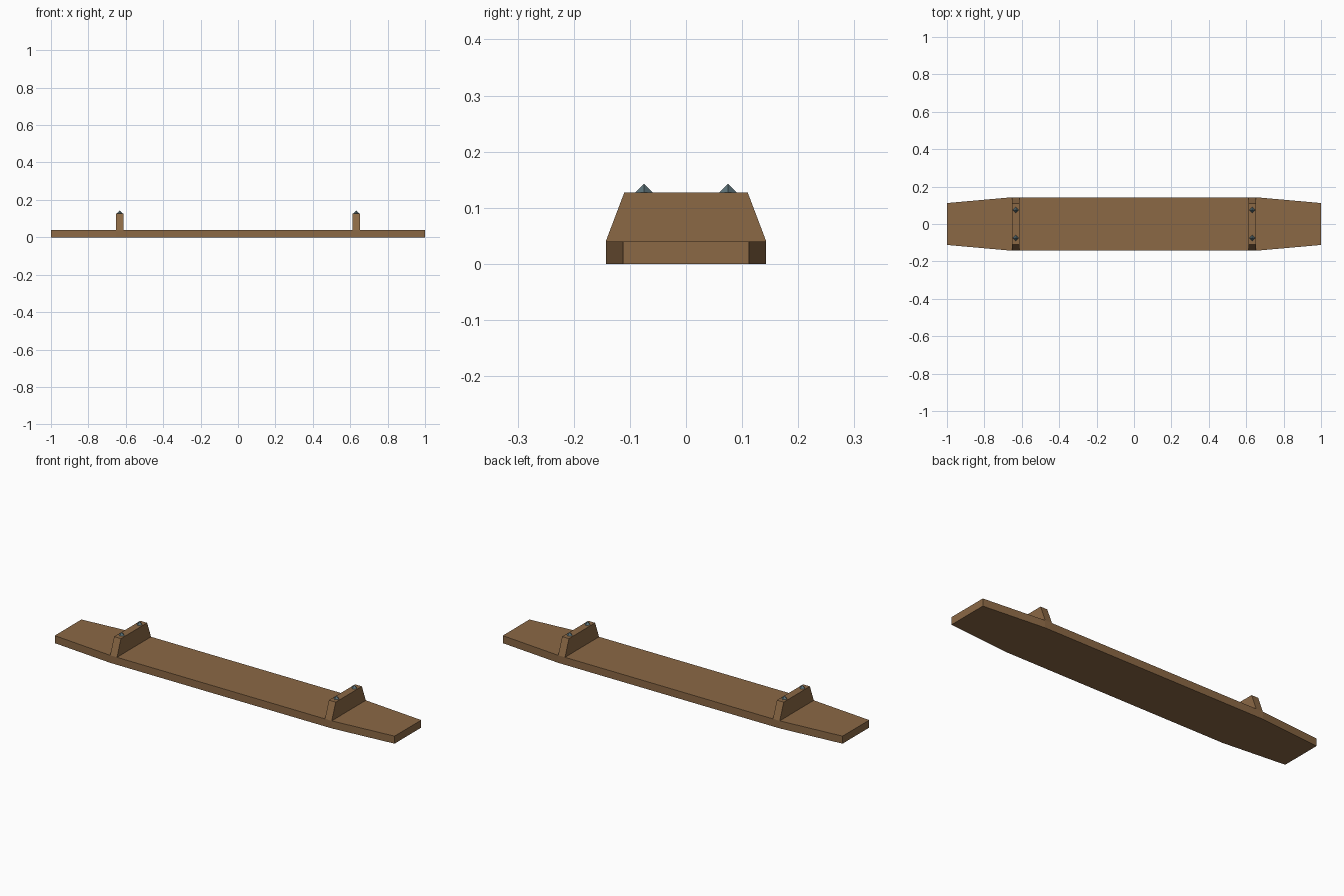
import bpy, bmesh, math
from mathutils import Matrix, Vector

if "Cube" in bpy.data.objects:
    bpy.data.objects.remove(bpy.data.objects["Cube"])


def material(name, rgb):
    m = bpy.data.materials.new(name)
    m.diffuse_color = (*rgb, 1)
    m.use_nodes = True
    m.node_tree.nodes["Principled BSDF"].inputs["Base Color"].default_value = m.diffuse_color
    return m


wood = material("brown wood", (0.26, 0.14, 0.06))
metal = material("slate metal", (0.11, 0.17, 0.19))


def finish(name, bm, mat):
    bmesh.ops.recalc_face_normals(bm, faces=bm.faces)
    mesh = bpy.data.meshes.new(name)
    bm.to_mesh(mesh)
    bm.free()
    mesh.materials.append(mat)
    ob = bpy.data.objects.new(name, mesh)
    bpy.context.collection.objects.link(ob)
    return ob


def extrude_profile(name, points, direction, mat):
    bm = bmesh.new()
    face = bm.faces.new([bm.verts.new(p) for p in points])
    ext = bmesh.ops.extrude_face_region(bm, geom=[face])
    verts = [g for g in ext["geom"] if isinstance(g, bmesh.types.BMVert)]
    bmesh.ops.translate(bm, verts=verts, vec=Vector(direction))
    return finish(name, bm, mat)


# Plank with tapered ends
outline = [(-1, -0.112), (-0.652, -0.143), (0.652, -0.143), (1, -0.112),
           (1, 0.112), (0.652, 0.143), (-0.652, 0.143), (-1, 0.112)]
extrude_profile("plank", [(x, y, 0) for x, y in outline], (0, 0, 0.04), wood)

for side, label in ((-1, "left"), (1, "right")):
    # Trapezoid cross block
    x = side * 0.632
    profile = [(-0.143, 0.04), (0.143, 0.04), (0.11, 0.127), (-0.11, 0.127)]
    extrude_profile(label + "_block", [(x - 0.02, y, z) for y, z in profile],
                    (0.04, 0, 0), wood)
    # Pair of four-sided spikes on the block
    for y, end in ((-0.075, "front"), (0.075, "back")):
        bm = bmesh.new()
        bmesh.ops.create_cone(bm, cap_ends=True, segments=4, radius1=0.016,
                              radius2=0, depth=0.016,
                              matrix=Matrix.Translation((x, y, 0.135)))
        bmesh.ops.remove_doubles(bm, verts=bm.verts, dist=1e-5)
        finish(f"{label}_{end}_spike", bm, metal)
